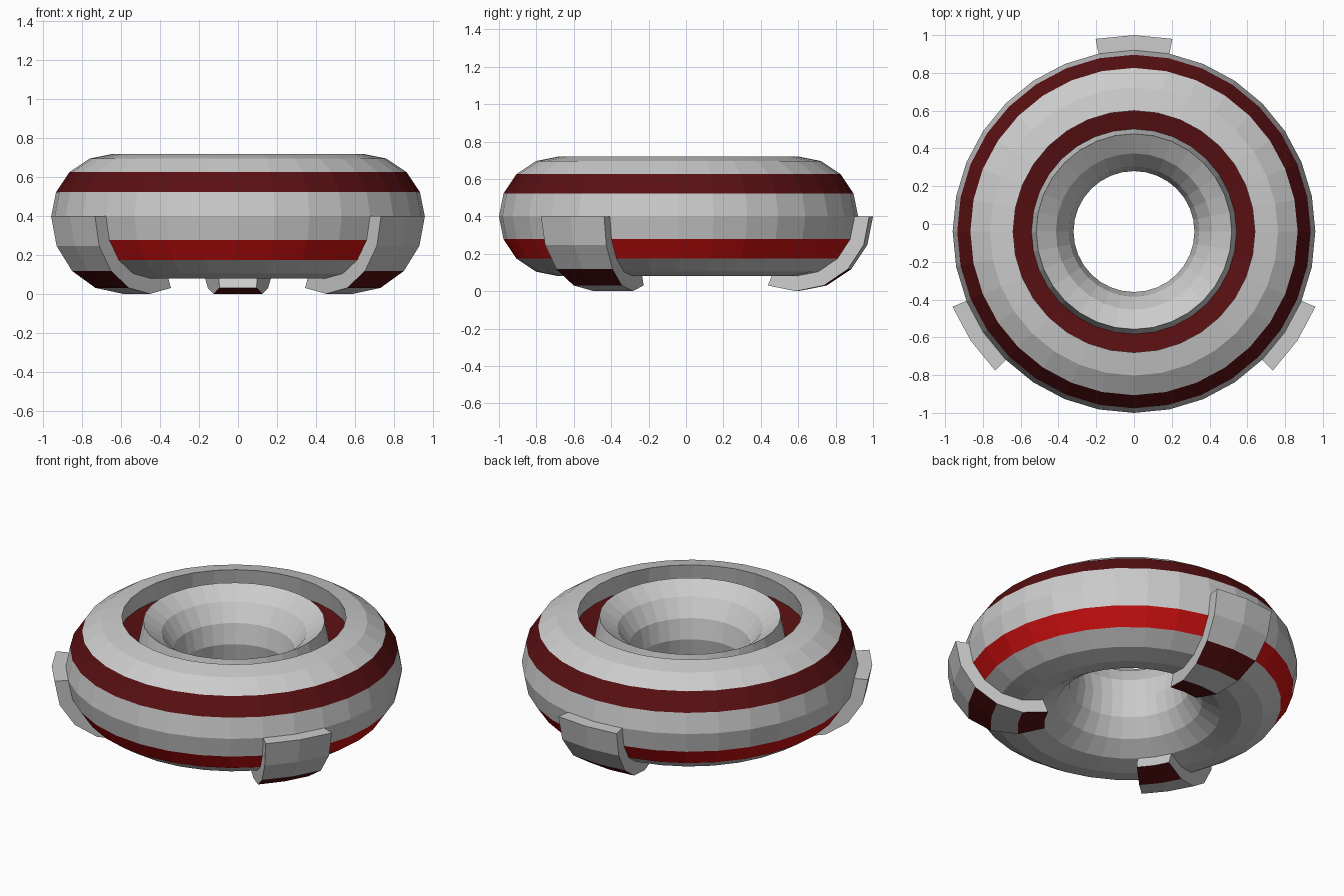
import bpy, bmesh
from math import sin, cos, radians

if "Cube" in bpy.data.objects:
    bpy.data.objects.remove(bpy.data.objects["Cube"])

MAJOR, MINOR, FOOT = 0.64, 0.32, 0.08     # ring radius, tube radius, foot thickness
CY, CZ = -0.04, 0.40                      # ring centre
STEP_U, STEP_V = 11.25, 22.5              # 32 segments round, 16 sides on the tube
GROOVE = 0.13


def material(name, color):
    m = bpy.data.materials.new(name)
    m.diffuse_color = color
    m.use_nodes = True
    m.node_tree.nodes["Principled BSDF"].inputs["Base Color"].default_value = m.diffuse_color
    return m


GREY = material("grey", (0.8, 0.8, 0.8, 1))
DARK = material("dark_red", (0.1, 0.005, 0.006, 1))
BRIGHT = material("bright_red", (0.6, 0.005, 0.005, 1))


def tube(deg, radius=MINOR):
    """Point (r, z) on the tube cross-section."""
    a = radians(deg)
    return MAJOR + radius * cos(a), CZ + radius * sin(a)


def sweep(name, profile, colors, start, count, closed):
    """Sweep a closed (r, z) profile round the ring axis; colors maps side -> slot."""
    bm = bmesh.new()
    rings = []
    for i in range(count if closed else count + 1):
        a = radians(start + i * STEP_U)
        rings.append([bm.verts.new((r * cos(a), r * sin(a) + CY, z)) for r, z in profile])
    n = len(profile)
    for i in range(count):
        a, b = rings[i], rings[(i + 1) % len(rings)]
        for j in range(n):
            k = (j + 1) % n
            f = bm.faces.new((a[j], b[j], b[k], a[k]))
            f.material_index = colors.get(j, 0)
    if not closed:
        # side walls follow the curved strip as quads
        for ring in (rings[0], rings[-1]):
            for j in range(n // 2 - 1):
                bm.faces.new((ring[j], ring[j + 1], ring[n - 2 - j], ring[n - 1 - j]))
    bmesh.ops.recalc_face_normals(bm, faces=bm.faces[:])
    me = bpy.data.meshes.new(name)
    bm.to_mesh(me)
    bm.free()
    for m in (GREY, DARK, BRIGHT):
        me.materials.append(m)
    ob = bpy.data.objects.new(name, me)
    bpy.context.collection.objects.link(ob)
    return ob


# Ring body: 16-sided tube with a groove sunk into the inner top face
def sunk(deg):
    r, z = tube(deg)
    a = radians(101.25)
    return r - GROOVE * cos(a), z - GROOVE * sin(a)


ring_profile = [tube(i * STEP_V) for i in range(5)]
ring_profile += [sunk(90), sunk(112.5)]
ring_profile += [tube(i * STEP_V) for i in range(5, 16)]
# side 1: upper band, 5: groove floor, 16: lower band
sweep("ring_body", ring_profile, {1: 1, 5: 1, 16: 2}, 0, 32, True)

# Three wrap-around feet, two segments wide
outer = [tube(-i * STEP_V, MINOR + FOOT) for i in range(6)]
inner = [tube(-i * STEP_V) for i in range(6)]
for name, mid in (("back_foot", 90), ("left_foot", 213.75), ("right_foot", -33.75)):
    sweep(name, outer + inner[::-1], {2: 1, 4: 1}, mid - STEP_U, 2, False)
